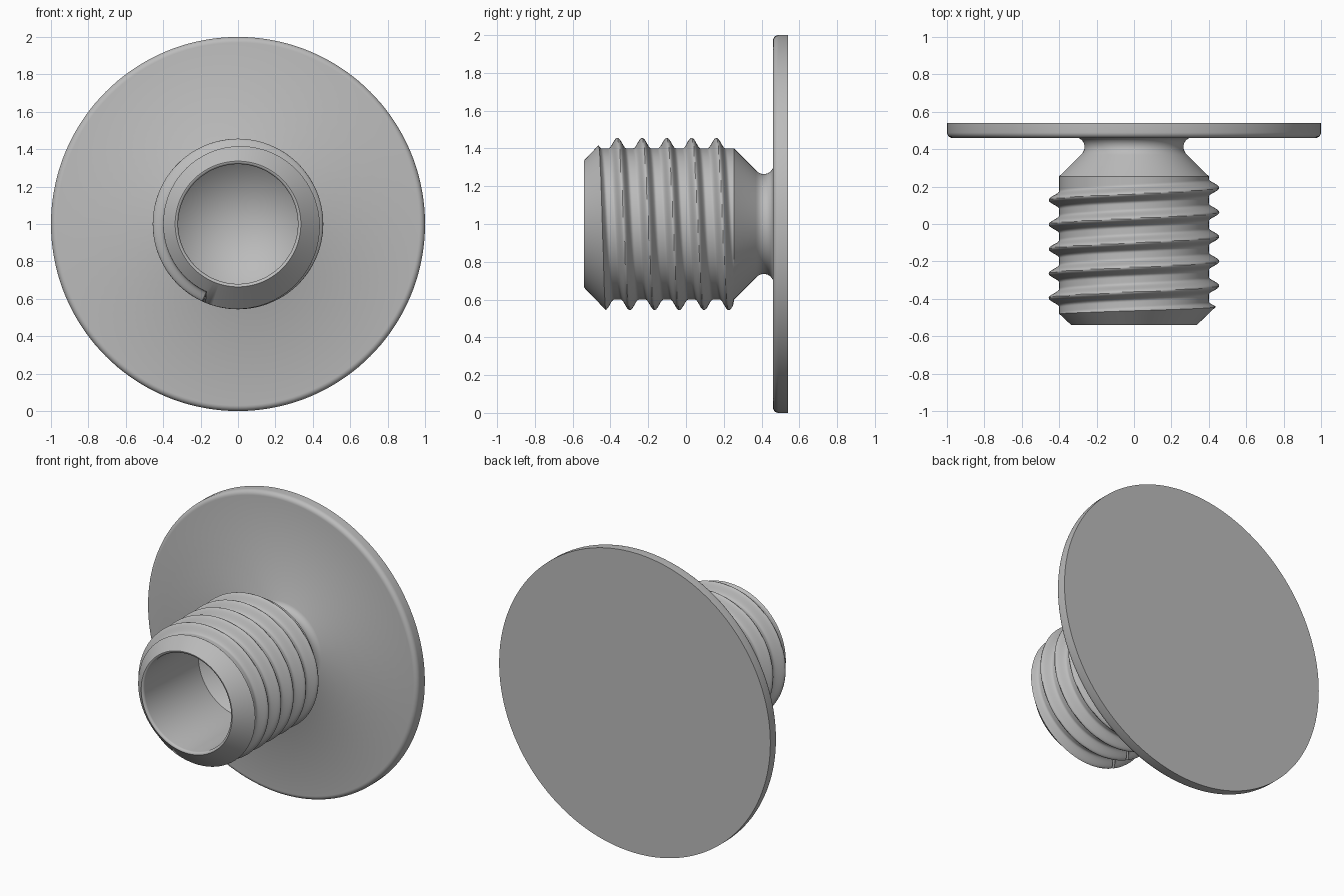
import bpy, bmesh
from math import sin, cos, pi, tau

cube = bpy.data.objects.get("Cube")
if cube:
    bpy.data.objects.remove(cube, do_unlink=True)

SEGMENTS = 144
ROWS = 120
FRONT, SHOULDER, BACK = -0.54, 0.255, 0.54
CORE, LIP = 0.40, 0.34
PITCH, DEPTH, HALF_WIDTH = 0.131, 0.056, 0.048
FIRST_CREST, LAST_CREST = 0.161, 0.236


def thread_radius(y, angle):
    """Core radius plus a rounded helical ridge that stops near the shoulder."""
    crest = FIRST_CREST + PITCH * angle / tau
    crest += PITCH * round((y - crest) / PITCH)
    if crest > LAST_CREST:
        crest -= PITCH
    d = abs(y - crest)
    if d >= HALF_WIDTH:
        return CORE
    return CORE + DEPTH * (0.5 + 0.5 * cos(pi * d / HALF_WIDTH))


def chamfer_end(angle):
    """Where the 45 degree lead-in chamfer runs out into the thread."""
    y = FRONT + 0.13
    while LIP + y - FRONT > thread_radius(y, angle):
        y -= 0.001
    return y


def arc(cy, cr, radius, start, end, steps):
    """Profile points (y, r) along a circular arc, angles in units of pi."""
    pts = []
    for i in range(steps + 1):
        a = pi * (start + (end - start) * i / steps)
        pts.append((cy + radius * cos(a), cr + radius * sin(a)))
    return pts


bm = bmesh.new()
angles = [tau * i / SEGMENTS for i in range(SEGMENTS)]


def ring(points):
    return [bm.verts.new((r * sin(a), y, 1 + r * cos(a)))
            for a, (y, r) in zip(angles, points)]


def round_ring(y, r):
    return ring([(y, r)] * SEGMENTS)


# Drilled bore and rounded lip
rings = [round_ring(0.04, 0.32)]
rings += [round_ring(y, r) for y, r in arc(FRONT + 0.016, 0.336, 0.016, 1.5, 1, 4)]

# Lead-in chamfer and threaded shank
ends = [chamfer_end(a) for a in angles]
for row in range(ROWS + 1):
    t = row / ROWS
    heights = [e + (SHOULDER - e) * t for e in ends]
    rings.append(ring([(y, CORE if row == ROWS else
                        min(thread_radius(y, a), LIP + y - FRONT))
                       for y, a in zip(heights, angles)]))

# Tapered shoulder, filleted neck and flange with a rounded front edge
neck = [(0.37, 0.284), (0.38, 0.275), (0.395, 0.267), (0.412, 0.264),
        (0.43, 0.267), (0.447, 0.277), (0.46, 0.295)]
rim = arc(0.49, 0.97, 0.03, 1, 0.5, 6)
rings += [round_ring(y, r) for y, r in neck + rim + [(BACK, 1.0)]]

# Skin between neighbouring rings
for a, b in zip(rings, rings[1:]):
    for i in range(SEGMENTS):
        j = (i + 1) % SEGMENTS
        bm.faces.new((a[i], a[j], b[j], b[i]))

# Conical bore bottom and flat back face
tip = bm.verts.new((0, 0.32, 1))
for i in range(SEGMENTS):
    bm.faces.new((tip, rings[0][(i + 1) % SEGMENTS], rings[0][i]))
bm.faces.new(rings[-1])
bmesh.ops.recalc_face_normals(bm, faces=bm.faces[:])

mesh = bpy.data.meshes.new("threaded_flange_plug")
bm.to_mesh(mesh)
bm.free()
plug = bpy.data.objects.new("threaded_flange_plug", mesh)
bpy.context.collection.objects.link(plug)

# Plain grey finish
grey = bpy.data.materials.new("plain_grey")
grey.use_nodes = True
colour = (0.5, 0.5, 0.5, 1)
grey.diffuse_color = colour
for node in grey.node_tree.nodes:
    if node.type == "BSDF_PRINCIPLED":
        node.inputs["Base Color"].default_value = colour
mesh.materials.append(grey)

bpy.ops.object.select_all(action="DESELECT")
plug.select_set(True)
bpy.context.view_layer.objects.active = plug
bpy.ops.object.shade_smooth_by_angle(angle=pi / 5)
